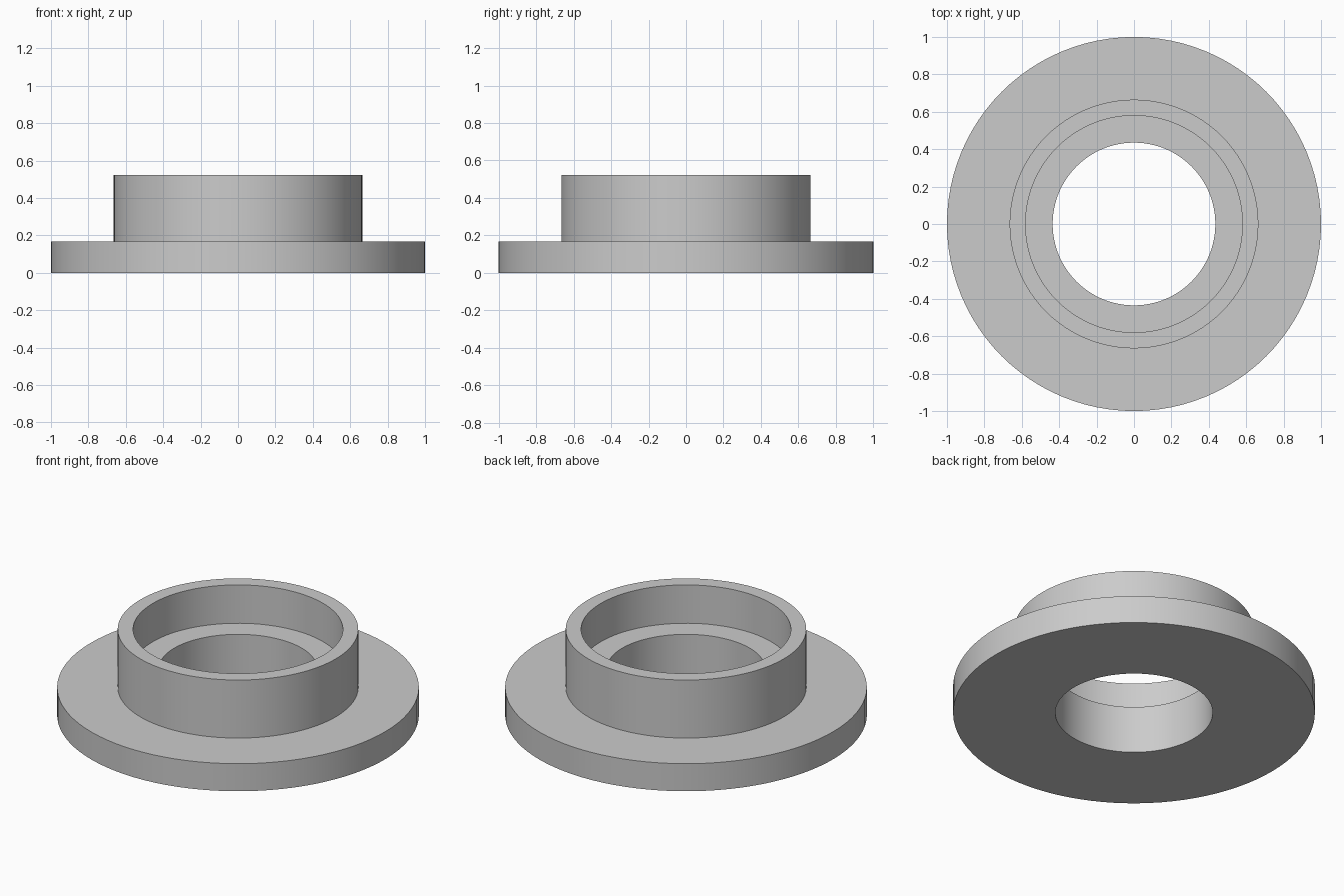
import bpy
import bmesh
import math

cube = bpy.data.objects.get("Cube")
if cube:
    bpy.data.objects.remove(cube, do_unlink=True)

SEGMENTS = 96

grey = bpy.data.materials.new("plain_grey")
grey.use_nodes = True
colour = (0.6, 0.6, 0.6, 1.0)
grey.diffuse_color = colour
grey.node_tree.nodes["Principled BSDF"].inputs["Base Color"].default_value = colour


def lathe(name, profile, material):
    """Revolve a closed (radius, height) profile around the z axis."""
    bm = bmesh.new()
    rings = []
    for radius, z in profile:
        ring = []
        for i in range(SEGMENTS):
            a = math.tau * i / SEGMENTS
            ring.append(bm.verts.new((radius * math.cos(a), radius * math.sin(a), z)))
        rings.append(ring)
    for k, lower in enumerate(rings):
        upper = rings[(k + 1) % len(rings)]
        for i in range(SEGMENTS):
            j = (i + 1) % SEGMENTS
            bm.faces.new((lower[i], lower[j], upper[j], upper[i]))
    bmesh.ops.recalc_face_normals(bm, faces=bm.faces)
    mesh = bpy.data.meshes.new(name)
    bm.to_mesh(mesh)
    bm.free()
    mesh.materials.append(material)
    obj = bpy.data.objects.new(name, mesh)
    bpy.context.collection.objects.link(obj)
    bpy.ops.object.select_all(action="DESELECT")
    obj.select_set(True)
    bpy.context.view_layer.objects.active = obj
    bpy.ops.object.shade_smooth_by_angle(angle=math.radians(30))
    return obj


# Flange, raised collar, counterbore and through hole in one section
outer, collar, bore, hole = 1.0, 0.665, 0.58, 0.435
flange_top, ledge, rim = 0.168, 0.288, 0.522
lathe("flanged_bushing", [
    (hole, 0), (outer, 0), (outer, flange_top), (collar, flange_top),
    (collar, rim), (bore, rim), (bore, ledge), (hole, ledge),
], grey)
